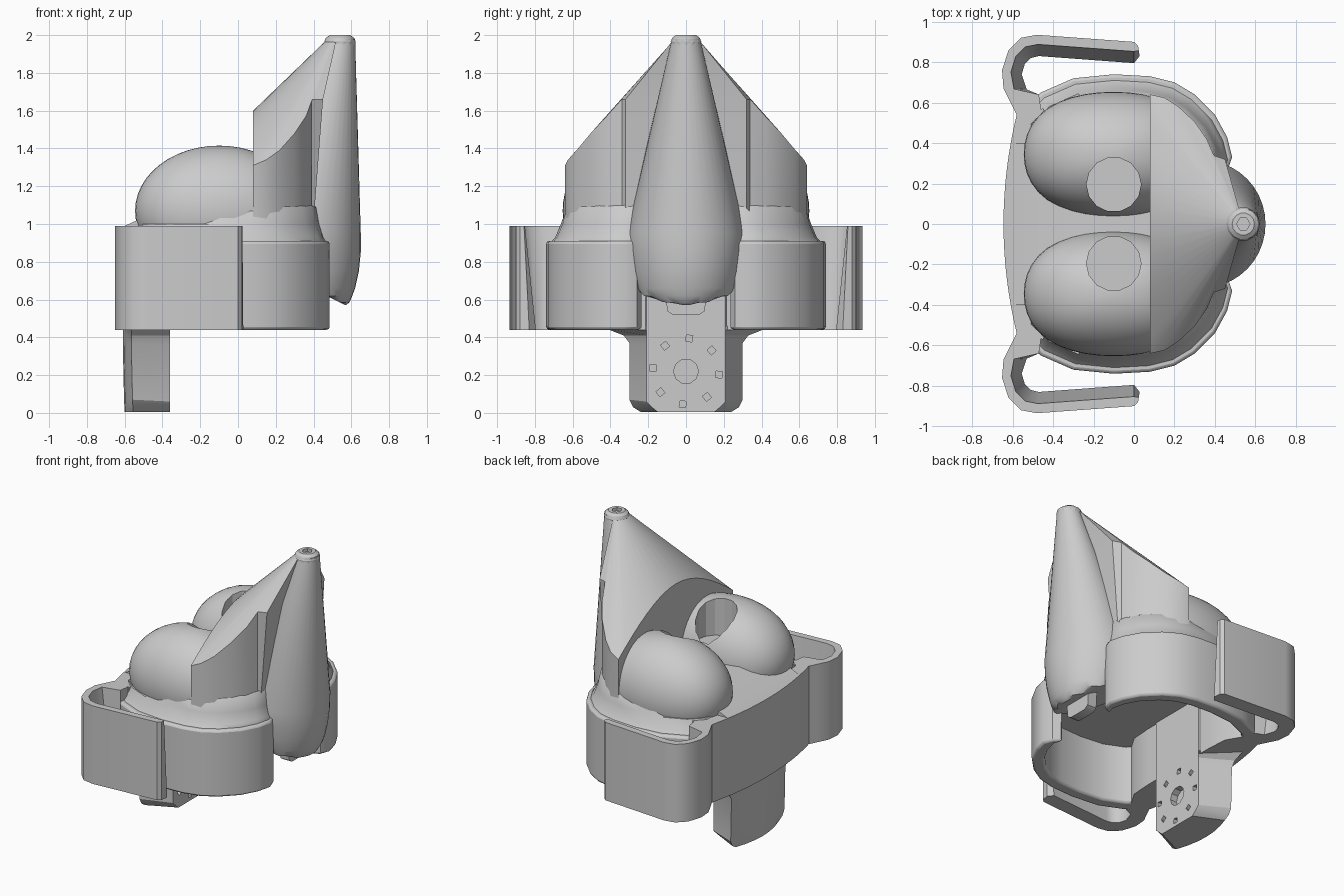
import bpy, bmesh, math
from mathutils import Vector

cube = bpy.data.objects.get("Cube")
if cube:
    bpy.data.objects.remove(cube, do_unlink=True)

grey = bpy.data.materials.new("light_grey")
grey.use_nodes = True
grey.diffuse_color = (0.6, 0.6, 0.6, 1)
grey.node_tree.nodes["Principled BSDF"].inputs["Base Color"].default_value = (0.6, 0.6, 0.6, 1)


def shade(obj, angle=35):
    for o in bpy.context.selected_objects:
        o.select_set(False)
    obj.select_set(True)
    bpy.context.view_layer.objects.active = obj
    bpy.ops.object.shade_smooth_by_angle(angle=math.radians(angle))


def finish(name, bm, angle=35):
    bmesh.ops.recalc_face_normals(bm, faces=bm.faces)
    mesh = bpy.data.meshes.new(name)
    bm.to_mesh(mesh)
    bm.free()
    obj = bpy.data.objects.new(name, mesh)
    bpy.context.collection.objects.link(obj)
    mesh.materials.append(grey)
    shade(obj, angle)
    return obj


def loft(name, rings, angle=35):
    """Skin a stack of equal-length rings and cap both ends."""
    bm = bmesh.new()
    loops = [[bm.verts.new(p) for p in ring] for ring in rings]
    for a, b in zip(loops, loops[1:]):
        for i in range(len(a)):
            j = (i + 1) % len(a)
            bm.faces.new((a[i], a[j], b[j], b[i]))
    bm.faces.new(loops[0])
    bm.faces.new(loops[-1])
    return finish(name, bm, angle)


def oval(cx, cy, z, rx, ry, n=32, turn=0):
    angles = [turn + math.tau * i / n for i in range(n)]
    return [(cx + rx * math.cos(a), cy + ry * math.sin(a), z) for a in angles]


def mirrored(half):
    """Close a half profile by flipping its second coordinate."""
    return half + [(a, -b) for a, b in reversed(half)]


def at_height(points, z):
    return [(x, y, z) for x, y in points]


def cut(obj, cutters):
    for c in cutters:
        c.hide_render = True
        mod = obj.modifiers.new("cut", "BOOLEAN")
        mod.operation, mod.solver, mod.object = "DIFFERENCE", "EXACT", c
        shade(obj)
        bpy.ops.object.modifier_apply(modifier=mod.name)
        bpy.data.objects.remove(c, do_unlink=True)
    shade(obj, 25)


def bevel(obj, width):
    mod = obj.modifiers.new("soft_edge", "BEVEL")
    mod.width, mod.segments, mod.limit_method = width, 2, "ANGLE"
    mod.angle_limit = math.radians(50)


# Outer skirt wall, open below and at the nose
side = [(-.56, .55), (-.46, .65), (-.3, .72), (-.1, .74), (.08, .73), (.2, .70),
        (.3, .64), (.4, .54), (.46, .43), (.485, .33), (.46, .26)]


def scaled(points, k):
    return [((x + .05) * k - .05, y * k) for x, y in points]


for s, word in ((1, "left"), (-1, "right")):
    wall = [(x, s * y) for x, y in side + scaled(side, .88)[::-1]]
    bevel(loft(word + "_skirt", [at_height(wall, .44), at_height(wall, .91)]), .015)

# Shoulder deck: flat near the face, flaring up against the eyes and hood behind
deck = []
for z, k in ((.85, .95), (.905, .965), (.93, .935), (1.0, .895), (1.09, .865), (1.12, .80)):
    ring = mirrored(scaled(side, k))
    deck.append([(x, y, min(z, 1 + .12 * max(0, min(1, (x + .25) / .3)))) for x, y in ring])
loft("shoulder_deck", deck, 50)

# Curved face plate, thickened inward at the middle
ys = [.56 * i / 8 for i in range(-8, 9)]
face = [(-.645 + .07 * (y / .56) ** 2, y) for y in ys]
face += [(-.45, .57), (-.38, .45), (-.37, .3), (-.37, -.3), (-.38, -.45), (-.45, -.57)]
loft("face_plate", [at_height(face, .44), at_height(face, .99)])

# Sloped brow between the eyes
brow = [(-.6, .9), (-.6, .99), (-.36, 1.1), (.1, 1.12), (.1, .9)]
loft("brow", [[(x, y, z) for x, z in brow] for y in (-.4, .4)])

# Mounting tab: curved front, tapering to a narrow bolt face behind
tab = [(.005, .24), (.03, .28), (.07, .30), (.37, .30), (.41, .33), (.445, .42),
       (.46, .30), (.86, .30)]
bolt_face = [(.005, .15), (.03, .18), (.06, .21), (.36, .21), (.41, .21), (.44, .21),
             (.46, .21), (.86, .21)]
rings = [[(-.61 + .045 * k * k + .05 * max(0, .2 - z), y * k, z) for z, y in mirrored(tab)]
         for k in (.02, .35, .7, 1)]
rings.append([(-.36, y, z) for z, y in mirrored(bolt_face)])
mount = loft("mounting_tab", rings, 25)


def bore(y, z, r, n, turn=0):
    return loft("bore", [[(x, a, b) for a, b, c in oval(y, z, 0, r, r, n, turn)]
                         for x in (-.41, -.3)])


bores = [bore(0, .22, .066, 10)]
for i in range(8):
    a = math.tau * i / 8 + .1
    bores.append(bore(.175 * math.sin(a), .22 + .175 * math.cos(a), .024, 4, math.pi / 4 - a))
cut(mount, bores)

# Side hooks, tapering thinner toward the top
outer = [(-.57, .52), (-.61, .60), (-.645, .67), (-.652, .76), (-.62, .86), (-.56, .92),
         (-.48, .935), (0, .90), (.02, .88)]
inner = [(-.46, .57), (-.47, .64), (-.53, .665), (-.555, .74), (-.54, .79), (-.51, .82),
         (-.47, .83), (0, .795), (.028, .83)]
for s, word in ((1, "left"), (-1, "right")):
    rings = []
    for z, thin in ((.44, 1), (.99, .45)):
        inside = [Vector(o).lerp(Vector(p), thin if i > 1 else 1)
                  for i, (o, p) in enumerate(zip(outer, inner))]
        rings.append([(p[0], s * p[1], z) for p in outer + inside[::-1]])
    loft(word + "_hook", rings)

# Domed eyes, flat underneath, with vertical round sockets
for s, word in ((1, "left"), (-1, "right")):
    bm = bmesh.new()
    bmesh.ops.create_uvsphere(bm, u_segments=40, v_segments=24, radius=1)
    for v in bm.verts:
        blunt = 1 + .04 * math.sin(2 * math.atan2(abs(v.co.y), abs(v.co.x))) ** 2
        v.co = Vector((v.co.x * .445 * blunt - .1, s * .345 + v.co.y * .308 * blunt,
                       max(1.07 + v.co.z * .345, .9)))
    eye = finish(word + "_eye", bm)
    socket = loft("socket", [oval(-.1, s * .195, z, .135, .135, 14) for z in (1.15, 1.7)])
    cut(eye, [socket])

# Hood: cone over an upright wall, cut flat where it meets the eyes
rim = [(.08, .64, 1.31), (.15, .625, 1.34), (.22, .58, 1.39), (.3, .505, 1.48),
       (.36, .42, 1.57), (.39, .34, 1.66), (.45, .32, 1.66)]
arch = [(.08, y, 2.06 - math.hypot(.46, .925 * y))
        for y in [-.64 + .08 * i for i in range(1, 16)]]
rim = rim + [(x, -y, z) for x, y, z in rim[::-1]] + arch
base = [(min(x, .39), y, .88) for x, y, z in rim]
crown = []
for x, y, z in rim:
    d = Vector((x - .54, y)).normalized() * .07
    crown.append((.54 + d.x, d.y, 1.975))
loft("hood", [base, rim, crown], 30)

# Long snout, nearly upright in front, its underside cut by a slanted plane
levels = [(1.98, .62, .075, .075), (.95, .65, .31, .315), (.85, .65, .31, .307),
          (.75, .64, .30, .293), (.66, .62, .27, .27), (.62, .605, .24, .25),
          (.585, .59, .18, .17), (.57, .57, .13, .09)]
snout = []
for z, front, rx, ry in levels:
    snout.append([(x, y, max(z, .57 + .5 * (.57 - x)))
                  for x, y, h in oval(front - rx, 0, z, rx, ry, 40)])
loft("snout", snout, 40)

# Tip knob with a small hexagonal hole
knob = loft("tip_knob", [oval(.54, 0, z, r, r, 14)
                         for z, r in ((1.93, .08), (1.965, .083), (1.985, .075), (2.0, .055))], 25)
cut(knob, [loft("tip_hole", [oval(.54, 0, z, .033, .033, 6) for z in (1.95, 2.1)])])

# Small catch under the chin
catch = [(-.11, .68), (.11, .68), (.10, .54), (.07, .52), (-.07, .52), (-.10, .54)]
loft("chin_catch", [[(x, y, z) for y, z in catch] for x in (.40, .47)])
